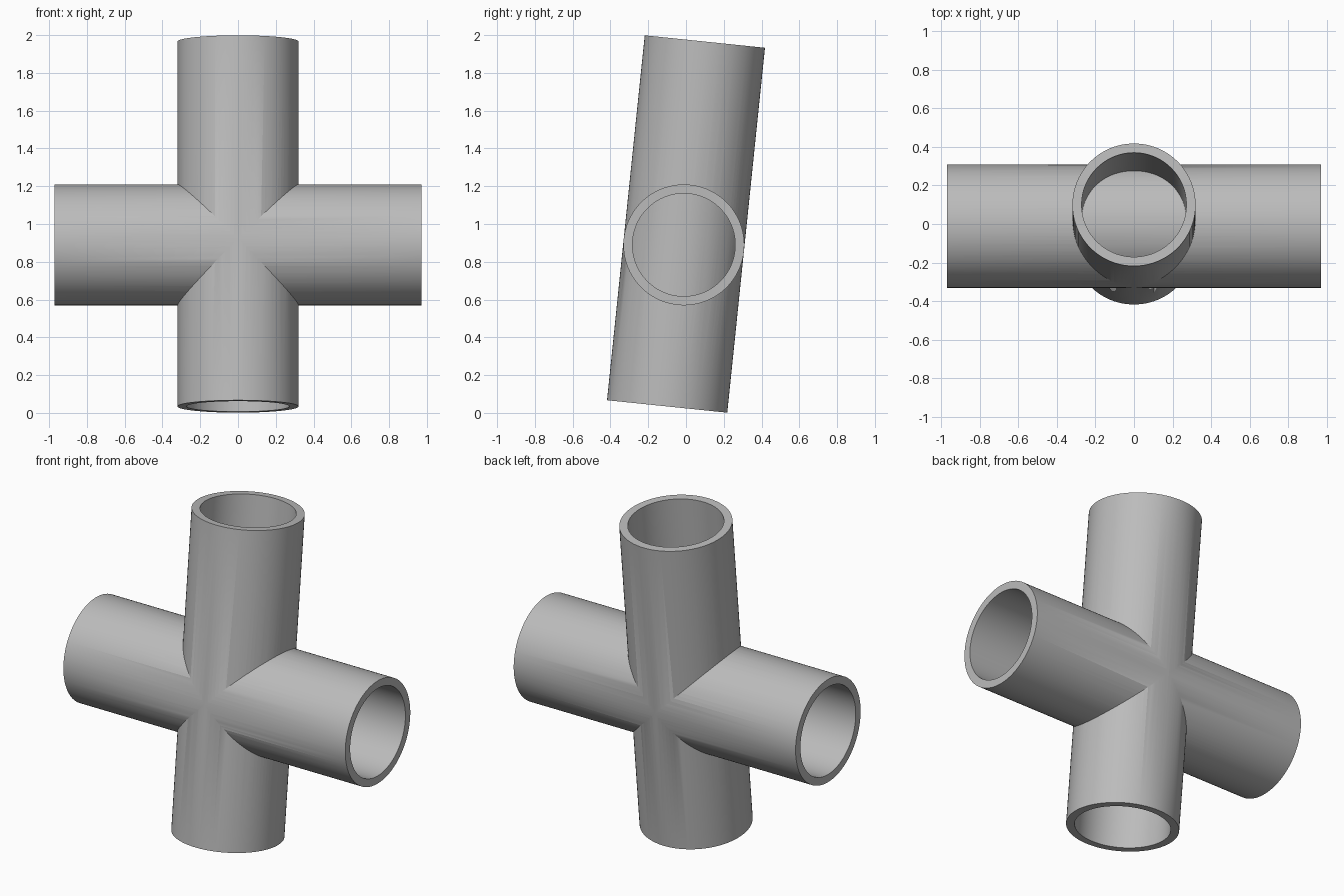
import bpy
import bmesh
from math import radians, pi
from mathutils import Matrix, Vector

if "Cube" in bpy.data.objects:
    bpy.data.objects.remove(bpy.data.objects["Cube"], do_unlink=True)

OUTER, INNER, LENGTH, SIDES = 0.32, 0.272, 1.942, 96
TILT = Matrix.Rotation(radians(-5.9), 4, 'X')

grey = bpy.data.materials.new("plain_grey")
grey.use_nodes = True
grey.diffuse_color = (0.5, 0.5, 0.5, 1)
grey.node_tree.nodes["Principled BSDF"].inputs["Base Color"].default_value = (0.5, 0.5, 0.5, 1)


def make_pipe(name, matrix):
    """Open-ended pipe with wall thickness, centred along local z."""
    bm = bmesh.new()
    half = LENGTH / 2
    loops = []
    for radius, z in ((OUTER, -half), (OUTER, half), (INNER, half), (INNER, -half)):
        ring = bmesh.ops.create_circle(bm, segments=SIDES, radius=radius,
                                       matrix=Matrix.Translation((0, 0, z)))
        loops.append(ring["verts"])
    # Outer wall, top rim, bore and bottom rim
    for a, b in zip(loops, loops[1:] + loops[:1]):
        for i in range(SIDES):
            j = (i + 1) % SIDES
            bm.faces.new((a[i], a[j], b[j], b[i]))
    bmesh.ops.recalc_face_normals(bm, faces=bm.faces)
    bm.transform(matrix)
    mesh = bpy.data.meshes.new(name)
    bm.to_mesh(mesh)
    bm.free()
    mesh.materials.append(grey)
    obj = bpy.data.objects.new(name, mesh)
    bpy.context.collection.objects.link(obj)
    return obj


# Leaning upright pipe, and a level cross pipe whose axis meets it
upright_centre = Vector((0, 0, 1.0))
cross_centre = upright_centre + TILT @ Vector((0, 0, -0.111))
pipe_cross = make_pipe("pipe_cross", Matrix.Translation(upright_centre) @ TILT)
level_pipe = make_pipe("level_pipe", Matrix.Translation(cross_centre) @ TILT
                       @ Matrix.Rotation(pi / 2, 4, 'Y'))

# Weld the two pipes into one body
weld = pipe_cross.modifiers.new("weld_pipes", 'BOOLEAN')
weld.operation = 'UNION'
weld.solver = 'EXACT'
weld.object = level_pipe
bpy.ops.object.select_all(action='DESELECT')
bpy.context.view_layer.objects.active = pipe_cross
pipe_cross.select_set(True)
bpy.ops.object.modifier_apply(modifier=weld.name)
bpy.data.objects.remove(level_pipe, do_unlink=True)
bpy.ops.object.shade_smooth_by_angle(angle=radians(30))
